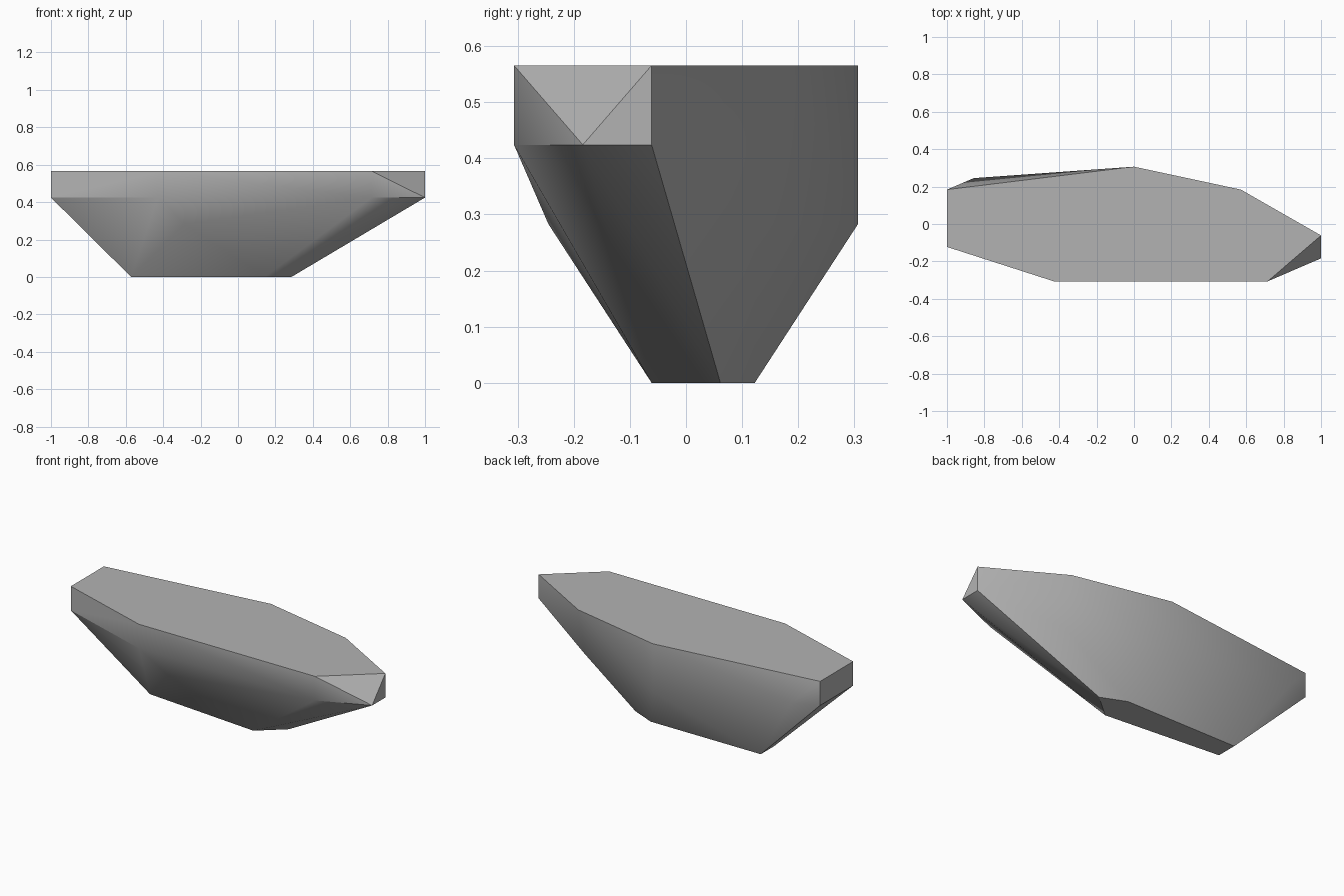
import bpy
import bmesh
from math import radians

cube = bpy.data.objects.get("Cube")
if cube:
    bpy.data.objects.remove(cube, do_unlink=True)

# Size of one facet step along each axis
STEP = (1 / 7, 0.0613, 0.1414)

# Outline corners of the stone at each height step
deck = [(-7, 3), (-7, -2), (-3, -5), (5, -5), (7, -1), (4, 3), (0, 5)]
rim = [(-7, 3), (-7, -2), (-3, -5), (5, -5), (7, -3), (7, -1), (-6, 4)]
belly = [(-2, -4), (0, 5), (4, 2)]
base = [(-4, 0), (1, -1), (2, 1), (1, 2), (-4, 2)]
layers = {4: deck, 3: rim, 2: belly, 0: base}

# Chiselled stone: the convex skin around the outlines
bm = bmesh.new()
for level, outline in layers.items():
    for i, j in outline:
        bm.verts.new((i * STEP[0], j * STEP[1], level * STEP[2]))
hull = bmesh.ops.convex_hull(bm, input=bm.verts)
loose = [v for v in bm.verts if not v.link_faces]
bmesh.ops.delete(bm, geom=loose, context='VERTS')
bmesh.ops.dissolve_limit(bm, angle_limit=radians(0.5), verts=bm.verts, edges=bm.edges)
bmesh.ops.recalc_face_normals(bm, faces=bm.faces)
mesh = bpy.data.meshes.new("rock")
bm.to_mesh(mesh)
bm.free()
rock = bpy.data.objects.new("rock", mesh)
bpy.context.collection.objects.link(rock)

# Plain grey stone
stone = bpy.data.materials.new("stone grey")
stone.use_nodes = True
grey = (0.45, 0.45, 0.45, 1)
stone.diffuse_color = grey
stone.node_tree.nodes["Principled BSDF"].inputs["Base Color"].default_value = grey
mesh.materials.append(stone)

# Soft shading over shallow facets, crisp at the main edges
bpy.ops.object.select_all(action='DESELECT')
rock.select_set(True)
bpy.context.view_layer.objects.active = rock
bpy.ops.object.shade_smooth_by_angle(angle=radians(30))
